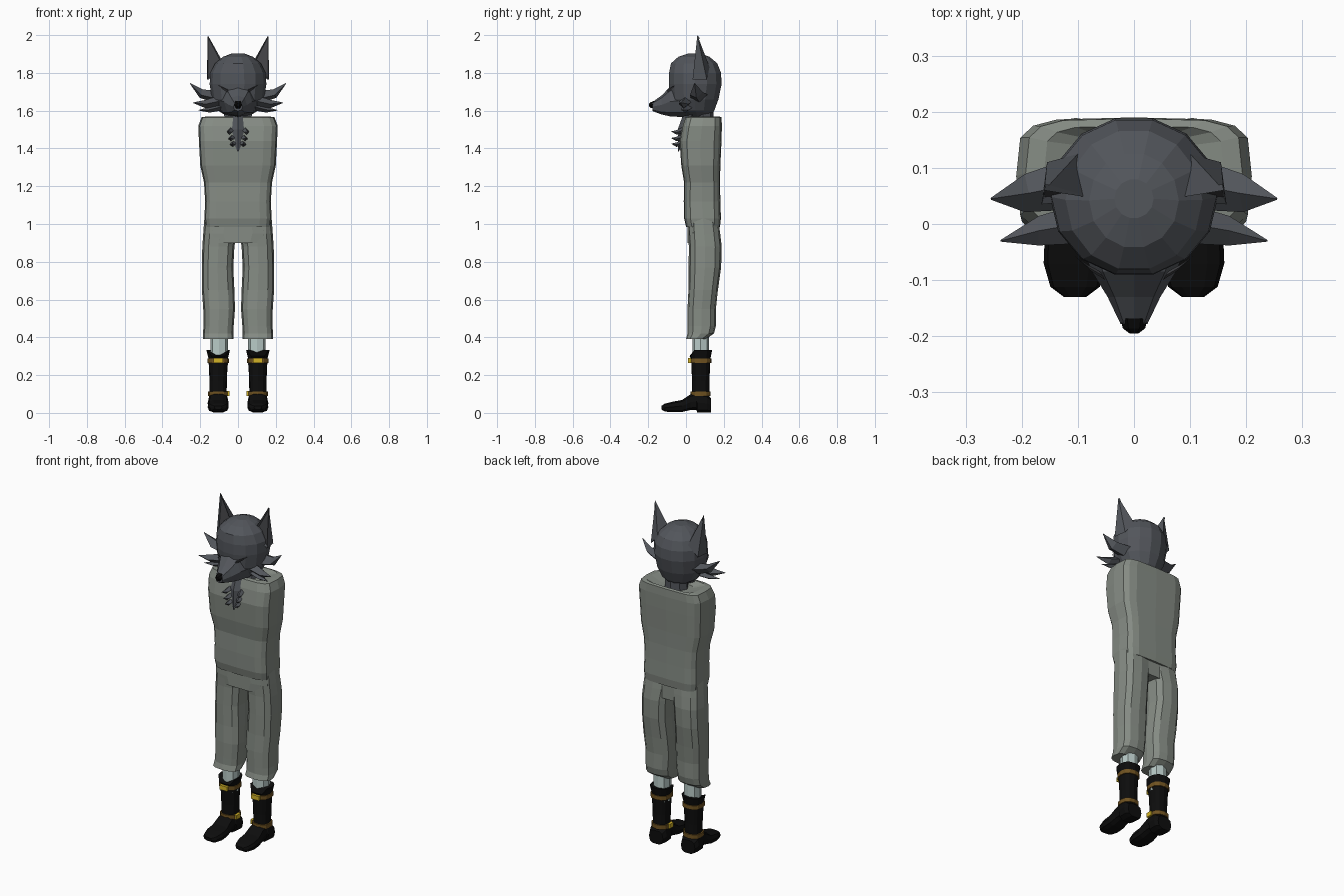
import bpy, bmesh
from math import sin, cos, pi, copysign
from mathutils import Vector

cube = bpy.data.objects.get("Cube")
if cube:
    bpy.data.objects.remove(cube, do_unlink=True)


def material(name, rgb):
    m = bpy.data.materials.new(name)
    m.use_nodes = True
    m.diffuse_color = (*rgb, 1)
    bsdf = m.node_tree.nodes["Principled BSDF"]
    bsdf.inputs["Base Color"].default_value = (*rgb, 1)
    bsdf.inputs["Roughness"].default_value = 0.9
    return m


FUR = material("dark grey fur", (0.085, 0.092, 0.105))
INNER = material("inner ear grey", (0.055, 0.056, 0.062))
CLOTH = material("grey green cloth", (0.235, 0.26, 0.23))
SKIN = material("pale leg fur", (0.48, 0.59, 0.57))
BOOT = material("black leather", (0.004, 0.004, 0.004))
STRAP = material("brown strap", (0.16, 0.085, 0.015))
GOLD = material("gold buckle", (0.65, 0.45, 0.02))
BLACK = material("nose black", (0.003, 0.003, 0.003))

SIDES = (("left", 1), ("right", -1))


def oval(n, p):
    """Unit superellipse; a high power gives a boxier outline."""
    for i in range(n):
        c, s = cos(2 * pi * i / n), sin(2 * pi * i / n)
        yield (copysign(abs(c) ** (2 / p), c), copysign(abs(s) ** (2 / p), s))


def flat_ring(z, cx, cy, rx, ry, n=10, p=2.5):
    return [Vector((cx + rx * u, cy + ry * v, z)) for u, v in oval(n, p)]


def upright_ring(y, cx, hw, z0, z1, n=8, p=2.5):
    return [Vector((cx + hw * u, y, (z0 + z1) / 2 + (z1 - z0) / 2 * v))
            for u, v in oval(n, p)]


def finish(name, bm, *mats):
    bmesh.ops.recalc_face_normals(bm, faces=bm.faces)
    me = bpy.data.meshes.new(name)
    bm.to_mesh(me)
    bm.free()
    for m in mats:
        me.materials.append(m)
    ob = bpy.data.objects.new(name, me)
    bpy.context.collection.objects.link(ob)
    return ob


def loft(name, rings, mat, s=1):
    """Skin a list of rings and cap both ends; s = -1 mirrors in x."""
    bm = bmesh.new()
    rows = [[bm.verts.new((v.x * s, v.y, v.z)) for v in r] for r in rings]
    for a, b in zip(rows, rows[1:]):
        n = len(a)
        for i in range(n):
            j = (i + 1) % n
            bm.faces.new((a[i], a[j], b[j], b[i]))
    bm.faces.new(rows[0])
    bm.faces.new(rows[-1])
    return finish(name, bm, mat)


def tuft(name, root, mid, tip, wide, thick, mat, s=1):
    """Bent pointed lock of fur with a diamond cross-section."""
    root, mid, tip, wide, thick = map(Vector, (root, mid, tip, wide, thick))
    rings = [[c + wide * k, c + thick * k, c - wide * k, c - thick * k]
             for c, k in ((root, 1), (mid, 0.75), (tip, 0.04))]
    return loft(name, rings, mat, s)


def box(name, centre, size, mat):
    bm = bmesh.new()
    bmesh.ops.create_cube(bm, size=1)
    bmesh.ops.scale(bm, vec=size, verts=bm.verts)
    bmesh.ops.translate(bm, vec=centre, verts=bm.verts)
    return finish(name, bm, mat)


# Shirt: z, half width, front y, back y
shirt = [(0.985, 0.172, 0.0, 0.18), (1.03, 0.178, -0.01, 0.185),
         (1.12, 0.174, -0.012, 0.182), (1.22, 0.18, -0.01, 0.18),
         (1.31, 0.2, -0.025, 0.182), (1.44, 0.207, -0.034, 0.188),
         (1.52, 0.21, -0.02, 0.19), (1.565, 0.193, -0.005, 0.188),
         (1.57, 0.16, 0.015, 0.175), (1.545, 0.09, 0.035, 0.16)]
loft("shirt", [flat_ring(z, 0, (f + b) / 2, w, (b - f) / 2, 16, 4.5)
               for z, w, f, b in shirt], CLOTH)

# Trousers
loft("trouser_hips", [flat_ring(z, 0, 0.088, w, 0.082, 14, 3.5)
                      for z, w in ((0.9, 0.15), (0.95, 0.18), (1.04, 0.17))], CLOTH)
legs = [(0.39, 0.105, 0.052, 0.08, 0.052), (0.42, 0.105, 0.078, 0.08, 0.07),
        (0.46, 0.103, 0.083, 0.08, 0.075), (0.55, 0.1, 0.083, 0.084, 0.075),
        (0.65, 0.105, 0.091, 0.086, 0.078), (0.77, 0.108, 0.1, 0.083, 0.086),
        (0.88, 0.104, 0.102, 0.085, 0.087), (0.95, 0.096, 0.096, 0.088, 0.085),
        (1.03, 0.09, 0.09, 0.088, 0.08)]
# Boots: shaft rings and foot sections (y, half width, bottom, top)
shaft = [(0.06, 0.046, 0.05), (0.1, 0.045, 0.046), (0.17, 0.046, 0.046),
         (0.26, 0.05, 0.05), (0.29, 0.052, 0.052), (0.32, 0.062, 0.06)]
foot = [(-0.13, 0.02, 0.018, 0.038), (-0.112, 0.044, 0.006, 0.05),
        (-0.07, 0.056, 0.003, 0.06), (-0.02, 0.054, 0.004, 0.07),
        (0.025, 0.049, 0.014, 0.1), (0.055, 0.05, 0.014, 0.11),
        (0.06, 0.054, 0.0, 0.11), (0.11, 0.056, 0.0, 0.1), (0.132, 0.046, 0.0, 0.08)]

for side, s in SIDES:
    loft(side + "_trouser_leg", [flat_ring(*r, n=12, p=2.8) for r in legs], CLOTH, s)
    loft(side + "_shin", [flat_ring(z, 0.1, 0.078, 0.046, 0.044, 8)
                          for z in (0.25, 0.42)], SKIN, s)
    rings = [flat_ring(z, 0.105, 0.078, rx, ry, 12) for z, rx, ry in shaft]
    for v in rings[-1]:  # notched cuff, low at the front
        v.z += 0.012 if v.y > 0.04 else -0.02
    loft(side + "_boot_shaft", rings, BOOT, s)
    loft(side + "_boot_foot", [upright_ring(y, 0.105, w, a, b, 10, 3)
                               for y, w, a, b in foot], BOOT, s)
    for part, z, r in (("upper", 0.277, 0.057), ("ankle", 0.102, 0.053)):
        loft(f"{side}_{part}_strap", [flat_ring(z + d, 0.105, 0.078, r, r, 12)
                                      for d in (-0.012, 0.012)], STRAP, s)
    box(side + "_upper_buckle", (s * 0.105, 0.018, 0.277), (0.05, 0.016, 0.026), GOLD)
    box(side + "_ankle_buckle", (s * 0.053, 0.07, 0.102), (0.016, 0.035, 0.026), GOLD)

# Neck and skull
loft("neck", [flat_ring(z, 0, 0.09, w, 0.055, 8, 2)
              for z, w in ((1.48, 0.075), (1.62, 0.065))], FUR)
skull = [(1.568, 0.06, 0.055, 0.065), (1.6, 0.05, 0.105, 0.102),
         (1.66, 0.045, 0.138, 0.13), (1.74, 0.049, 0.15, 0.143),
         (1.8, 0.048, 0.147, 0.141), (1.85, 0.043, 0.122, 0.126),
         (1.885, 0.042, 0.08, 0.085), (1.902, 0.045, 0.035, 0.035)]
loft("skull", [flat_ring(z, 0, cy, rx, ry, 14, 2) for z, cy, rx, ry in skull], FUR)

# Muzzle and nose
muzzle = [(0.0, 0.11, 1.565, 1.75), (-0.085, 0.075, 1.57, 1.725),
          (-0.13, 0.047, 1.58, 1.68), (-0.178, 0.024, 1.598, 1.645)]
loft("muzzle", [upright_ring(y, 0, w, a, b, 8, 2.3) for y, w, a, b in muzzle], FUR)
loft("nose", [upright_ring(y, 0, w, a, b, 6, 2) for y, w, a, b in
              ((-0.168, 0.024, 1.612, 1.655), (-0.186, 0.02, 1.61, 1.648),
               (-0.195, 0.008, 1.62, 1.638))], BLACK)

for side, s in SIDES:
    # Ear: sloped pyramid with a hollowed dark front
    bm = bmesh.new()
    outer, inner, back_in, back_out, tip = [bm.verts.new((x * s, y, z)) for x, y, z in (
        (0.165, 0.035, 1.765), (0.068, 0.045, 1.835), (0.1, 0.125, 1.83),
        (0.155, 0.11, 1.765), (0.16, 0.06, 2.0))]
    front = bm.faces.new((outer, inner, tip))
    for f in ((inner, back_in, tip), (back_in, back_out, tip), (back_out, outer, tip),
              (outer, back_out, back_in, inner)):
        bm.faces.new(f)
    bmesh.ops.recalc_face_normals(bm, faces=bm.faces)
    bmesh.ops.inset_individual(bm, faces=[front], thickness=0.012, depth=-0.012)
    front.material_index = 1
    finish(side + "_ear", bm, FUR, INNER)

    # Cheek fur and narrow eye
    tuft(side + "_upper_cheek_tuft", (0.12, 0.07, 1.675), (0.195, 0.055, 1.69),
         (0.255, 0.045, 1.745), (0, 0.045, 0.01), (-0.01, 0, 0.03), FUR, s)
    tuft(side + "_middle_cheek_tuft", (0.1, 0.0, 1.65), (0.17, -0.012, 1.635),
         (0.238, -0.03, 1.642), (0, 0.035, 0), (0, 0, 0.03), FUR, s)
    tuft(side + "_lower_cheek_tuft", (0.09, 0.01, 1.62), (0.15, -0.005, 1.605),
         (0.21, -0.02, 1.602), (0, 0.03, 0), (0, 0, 0.02), FUR, s)
    tuft(side + "_eye", (0.056, -0.092, 1.705), (0.08, -0.078, 1.718),
         (0.105, -0.058, 1.735), (0, 0, 0.008), (0.005, 0.008, 0), INNER, s)
    # Chest locks beside the collar opening
    for i, z in enumerate((1.5, 1.465, 1.435)):
        tuft(f"{side}_chest_lock_{i + 1}", (0.035 - i * 0.008, -0.01, z),
             (0.045 - i * 0.008, -0.05, z - 0.015), (0.055 - i * 0.012, -0.078, z - 0.01),
             (0.018, 0, 0), (0, 0, 0.016), FUR, s)

# Throat and pointed chest fur
tuft("throat_fur", (0, 0.03, 1.58), (0, -0.01, 1.5), (0, -0.04, 1.385),
     (0.075, 0, 0), (0, 0.045, 0), FUR)
